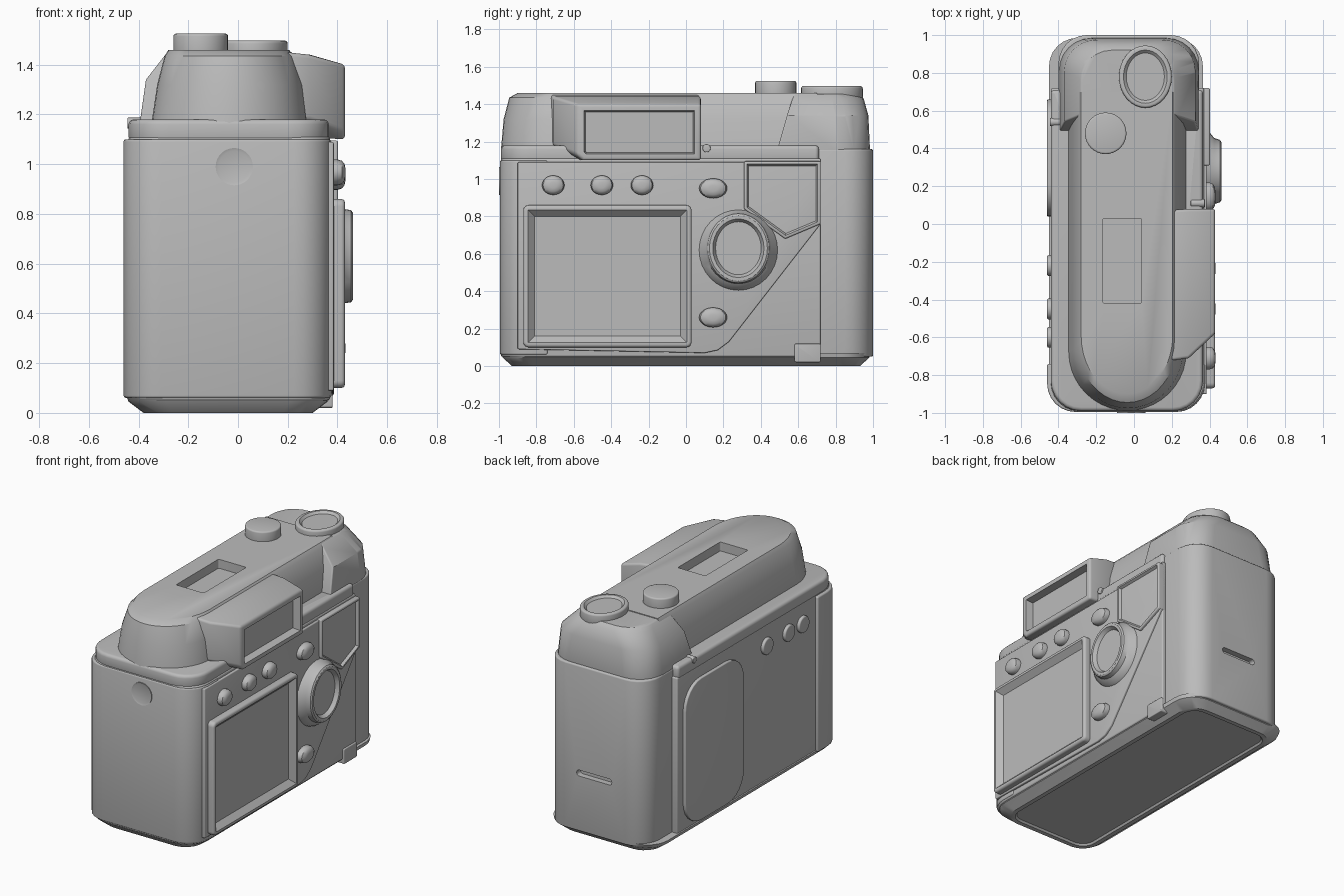
import bpy, bmesh, math
from math import cos, sin, pi, radians

cube = bpy.data.objects.get("Cube")
if cube:
    bpy.data.objects.remove(cube, do_unlink=True)

grey = bpy.data.materials.new("plain_grey")
grey.use_nodes = True
grey.diffuse_color = (0.5, 0.5, 0.5, 1)
grey.node_tree.nodes["Principled BSDF"].inputs["Base Color"].default_value = (0.5, 0.5, 0.5, 1)

PLACE = {"x": lambda a, b, h: (h, a, b),
         "y": lambda a, b, h: (a, h, b),
         "z": lambda a, b, h: (a, b, h)}


def rounded(a0, a1, b0, b1, r0, r1=None, n=6):
    """Rounded rectangle; r0 rounds the low-b corners, r1 the high-b ones."""
    r1 = r0 if r1 is None else r1
    corners = [(a0, b0, 1, 1, r0, pi), (a1, b0, -1, 1, r0, 1.5 * pi),
               (a1, b1, -1, -1, r1, 0), (a0, b1, 1, -1, r1, pi / 2)]
    pts = []
    for a, b, sa, sb, r, start in corners:
        for i in range(n + 1):
            t = start + pi / 2 * i / n
            pts.append((a + sa * r + r * cos(t), b + sb * r + r * sin(t)))
    return pts


def ellipse(a, b, ra, rb, n=32):
    return [(a + ra * cos(2 * pi * i / n), b + rb * sin(2 * pi * i / n)) for i in range(n)]


def arch(x0, x1, tip, end, n=20):
    """Outline with a half-round front and a straight back."""
    mid, ra, rb = (x0 + x1) / 2, (x1 - x0) / 2, 0.31
    pts = [(mid + ra * cos(pi + pi * i / n), tip + rb + rb * sin(pi + pi * i / n))
           for i in range(n + 1)]
    return pts + [(x1, end), (x0, end)]


def smooth(obj):
    bpy.ops.object.select_all(action="DESELECT")
    obj.select_set(True)
    bpy.context.view_layer.objects.active = obj
    bpy.ops.object.shade_smooth_by_angle(angle=radians(35))


def loft(name, axis, layers, bevel=0.0, insets=()):
    """Skin outlines along an axis, round the edges, then sink the last cap."""
    bm = bmesh.new()
    place = PLACE[axis]
    rings = [[bm.verts.new(place(a, b, h)) for a, b in pts] for pts, h in layers]
    n = len(rings[0])
    for low, high in zip(rings, rings[1:]):
        for i in range(n):
            j = (i + 1) % n
            bm.faces.new((low[i], low[j], high[j], high[i]))
    bm.faces.new(rings[0])
    bm.faces.new(rings[-1])
    bmesh.ops.remove_doubles(bm, verts=bm.verts[:], dist=1e-5)
    bmesh.ops.recalc_face_normals(bm, faces=bm.faces[:])
    if bevel:
        edges = [e for e in bm.edges if e.calc_face_angle(0) > radians(40)]
        bmesh.ops.bevel(bm, geom=edges, offset=bevel, segments=3, profile=0.5,
                        affect="EDGES", clamp_overlap=True)
    k = "xyz".index(axis)
    sign = 1 if layers[-1][1] > layers[0][1] else -1
    cap = max(bm.faces, key=lambda f: sign * f.calc_center_median()[k])
    for thick, depth in insets:
        bmesh.ops.inset_region(bm, faces=[cap], thickness=thick, depth=depth,
                               use_boundary=True, use_even_offset=True)
    mesh = bpy.data.meshes.new(name)
    bm.to_mesh(mesh)
    bm.free()
    mesh.materials.append(grey)
    obj = bpy.data.objects.new(name, mesh)
    bpy.context.collection.objects.link(obj)
    smooth(obj)
    return obj


def cut(obj, outline, axis, lo, hi):
    """Carve a straight pocket out of a part."""
    cutter = loft("pocket_cutter", axis, [(outline, lo), (outline, hi)])
    cutter.hide_render = True
    mod = obj.modifiers.new("pocket", "BOOLEAN")
    mod.operation, mod.solver, mod.object = "DIFFERENCE", "EXACT", cutter
    bpy.context.view_layer.objects.active = obj
    bpy.ops.object.modifier_apply(modifier=mod.name)
    bpy.data.objects.remove(cutter, do_unlink=True)
    smooth(obj)


def straight(name, axis, outline, lo, hi, **kw):
    return loft(name, axis, [(outline, lo), (outline, hi)], **kw)


def dome_button(name, y, z, ry, rz, base, top):
    steps = [(1, 0), (1, 0.55), (0.9, 0.8), (0.65, 0.95), (0.3, 1)]
    loft(name, "x", [(ellipse(y, z, ry * s, rz * s, 24), base + (top - base) * t)
                     for s, t in steps])


# Main casing and base
straight("main_body", "z", rounded(-.44, .37, -.99, .72, .15, .01), .05, 1.11, bevel=.012)
straight("front_casing", "z", rounded(-.46, .375, -.995, -.74, .15, .01), .06, 1.1, bevel=.01)
end_body = straight("end_body", "z", rounded(-.40, .345, .55, 1, .01, .15), .05, 1.16, bevel=.02)
cut(end_body, rounded(-.15, .11, .42, .46, .018), "y", .96, 1.1)
loft("base", "z", [(rounded(-.45, .365, -.99, .985, .15), .07),
                   (rounded(-.44, .36, -.98, .98, .15), .045),
                   (rounded(-.38, .30, -.93, .93, .12), 0)], insets=[(.03, 0), (.01, -.012)])
straight("top_ledge", "z", rounded(-.44, .365, -.99, .71, .16, .02), 1.09, 1.18, bevel=.02)

# Raised top housing with a sunken window
tower = loft("top_housing", "z", [(arch(-.35, .28, -.99, .7), 1.15),
                                  (arch(-.325, .26, -.975, .7), 1.32),
                                  (arch(-.295, .225, -.945, .7), 1.435),
                                  (arch(-.28, .205, -.90, .7), 1.46)])
cut(tower, rounded(-.165, .04, -.42, .03, .01), "z", 1.40, 1.6)
loft("end_housing", "z", [(rounded(-.40, .345, .48, .985, .01, .17), 1.13),
                          (rounded(-.37, .325, .54, .975, .01, .17), 1.34),
                          (rounded(-.30, .235, .57, .95, .01, .17), 1.43),
                          (rounded(-.28, .21, .58, .92, .01, .16), 1.455)], bevel=.008)

# Viewfinder block
wide = [(-.73, 1.18), (-.6, 1.12), (.07, 1.12), (.07, 1.455), (-.73, 1.455)]
middle = [(-.71, 1.18), (-.59, 1.11), (.08, 1.11), (.08, 1.44), (-.71, 1.44)]
face = [(-.58, 1.13), (-.55, 1.10), (.08, 1.10), (.08, 1.40), (-.58, 1.40)]
loft("viewfinder", "x", [(wide, .15), (middle, .29), (face, .43)],
     bevel=.015, insets=[(.02, 0), (.008, -.05)])

# Control plate, thumb rest and port cover on the screen side
plate = [(-.9, .09), (.1, .07), (.17, .085), (.23, .13), (.72, .76), (.72, 1.09), (-.9, 1.09)]
straight("control_plate", "x", plate, .34, .385, bevel=.006)
rest = [(.31, 1.095), (.72, 1.095), (.72, .76), (.53, .68), (.31, .84)]
straight("thumb_rest", "x", rest, .35, .402, bevel=.008, insets=[(.008, 0), (.012, -.022)])
straight("port_cover", "x", rounded(.58, .72, .02, .12, .01), .28, .38, bevel=.005)

# Screen with a sloped frame
straight("screen", "x", rounded(-.87, .03, .10, .86, .03), .35, .43,
         bevel=.015, insets=[(.01, 0), (.035, -.035)])

# Control dial
loft("control_dial", "x", [(ellipse(.28, .62, .215, .22), .37),
                           (ellipse(.28, .62, .205, .21), .40),
                           (ellipse(.28, .63, .175, .19), .425),
                           (ellipse(.28, .63, .165, .185), .455),
                           (ellipse(.28, .63, .155, .175), .462)],
     insets=[(.018, 0), (.015, -.025)])

# Buttons on both broad sides
for i, y in enumerate((-.71, -.45, -.235)):
    dome_button(f"screen_button_{i + 1}", y, .967, .06, .052, .36, .432)
for name, z in (("upper_button", .95), ("lower_button", .26)):
    dome_button(name, .145, z, .075, .053, .36, .432)
for i, y in enumerate((-.22, -.45, -.6)):
    straight(f"lens_side_button_{i + 1}", "x", ellipse(y, .97, .055, .055), -.42, -.46, bevel=.008)

# Grip panel on the other broad side
straight("grip_panel", "x", rounded(.04, .66, .08, 1.03, .17), -.42, -.46, bevel=.006)

# Strap pins
for name, y, lo, hi in (("right_pin", .11, .3, .375), ("left_pin", .54, -.38, -.445)):
    straight(name, "x", ellipse(y, 1.165, .022, .022, 16), lo, hi, bevel=.004)

# Front cap and the two top controls
straight("front_cap", "y", ellipse(-.015, .99, .075, .075), -.95, -1, insets=[(.012, -.004)])
straight("shutter_button", "z", ellipse(.06, .78, .14, .165), 1.42, 1.497,
         bevel=.012, insets=[(.012, 0), (.015, -.015)])
straight("top_knob", "z", ellipse(-.15, .48, .11, .11), 1.42, 1.525, bevel=.01)
